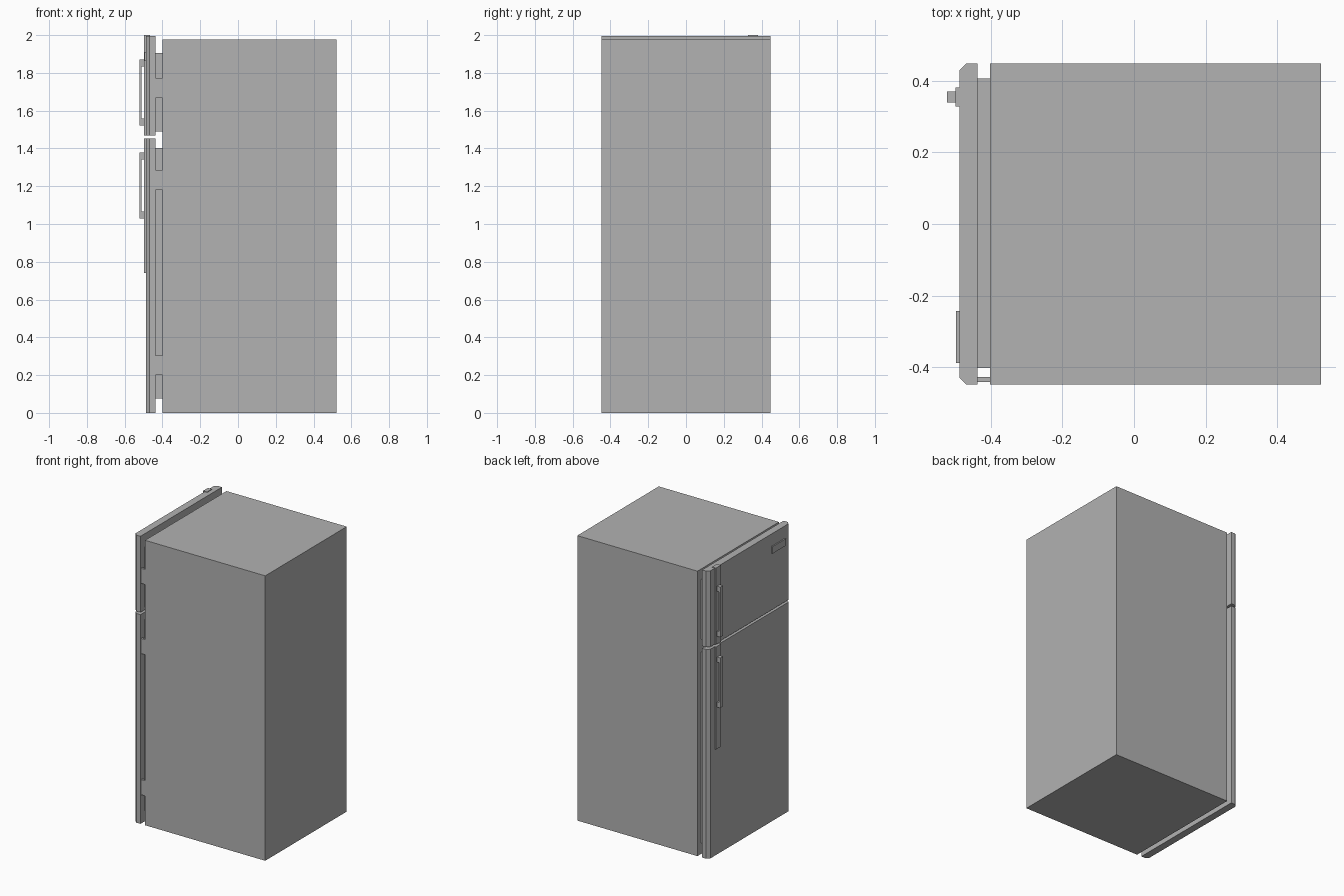
import bpy
import bmesh

cube = bpy.data.objects.get("Cube")
if cube:
    bpy.data.objects.remove(cube, do_unlink=True)

# Single painted finish
grey = bpy.data.materials.new("plain grey")
grey.use_nodes = True
COLOUR = (0.445, 0.445, 0.445, 1)
grey.diffuse_color = COLOUR
grey.node_tree.nodes["Principled BSDF"].inputs["Base Color"].default_value = COLOUR


def prism(name, profile, axis, low, high):
    """Extrude a profile: (x, y) pairs along z, or (x, z) pairs along y."""
    def place(a, b, depth):
        return (a, b, depth) if axis == "z" else (a, depth, b)
    bm = bmesh.new()
    face = bm.faces.new([bm.verts.new(place(a, b, low)) for a, b in profile])
    moved = bmesh.ops.extrude_face_region(bm, geom=[face])["geom"]
    offset = place(0, 0, high - low)
    bmesh.ops.translate(bm, vec=offset,
                        verts=[v for v in moved if isinstance(v, bmesh.types.BMVert)])
    bmesh.ops.recalc_face_normals(bm, faces=bm.faces)
    mesh = bpy.data.meshes.new(name)
    bm.to_mesh(mesh)
    bm.free()
    mesh.materials.append(grey)
    obj = bpy.data.objects.new(name, mesh)
    bpy.context.collection.objects.link(obj)
    return obj


def box(name, x, y, z):
    outline = [(x[0], y[0]), (x[1], y[0]), (x[1], y[1]), (x[0], y[1])]
    return prism(name, outline, "z", *z)


HALF = 0.447       # half width of cabinet and doors
BODY = -0.401      # cabinet face
BACK = -0.436      # inner face of the doors
FRONT = -0.487     # outer face of the doors
CUT = 0.019        # chamfer on the upright door edges

box("cabinet", (BODY, 0.522), (-HALF, HALF), (0, 1.978))

# Doors with chamfered upright edges
door_outline = [(BACK, -HALF), (BACK, HALF), (FRONT + CUT, HALF), (FRONT, HALF - CUT),
                (FRONT, CUT - HALF), (FRONT + CUT, -HALF)]
prism("freezer_door", door_outline, "z", 1.468, 1.996)
prism("fridge_door", door_outline, "z", 0, 1.452)

# Seals between doors and cabinet
box("freezer_seal", (BACK, BODY), (-0.402, 0.406), (1.49, 1.905))
box("fridge_seal", (BACK, BODY), (-0.402, 0.406), (0.077, 1.402))

# Hinges
for name, bottom in (("top", 1.667), ("middle", 1.18), ("bottom", 0.2)):
    box(name + "_hinge", (BACK, BODY), (-0.441, -0.426), (bottom, bottom + 0.105))

# Handle backing strips
box("freezer_handle_strip", (-0.497, -0.467), (0.328, 0.38), (1.468, 2.0))
box("fridge_handle_strip", (-0.497, -0.467), (0.328, 0.38), (0.74, 1.452))


# Bracket handles
def handle(name, bottom, top):
    outer, inner, root, leg = -0.522, -0.511, -0.496, 0.036
    prism(name, [(root, bottom), (outer, bottom), (outer, top), (root, top),
                 (root, top - leg), (inner, top - leg),
                 (inner, bottom + leg), (root, bottom + leg)], "y", 0.339, 0.369)


handle("freezer_handle", 1.522, 1.87)
handle("fridge_handle", 1.03, 1.378)

# Blank trim plate
box("trim_plate", (-0.496, FRONT), (-0.387, -0.242), (1.862, 1.91))
